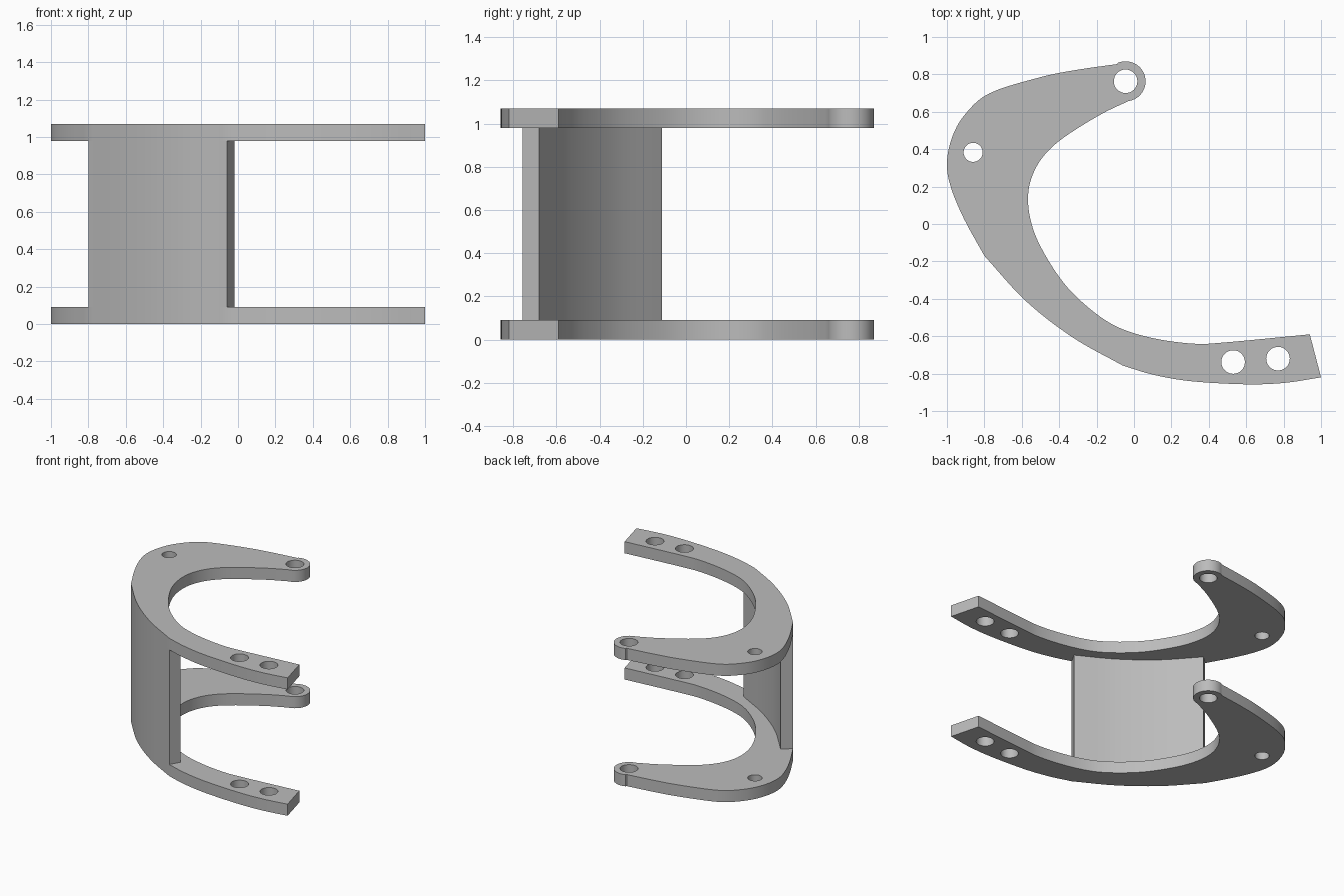
import bpy, bmesh, math
from mathutils import Vector

cube = bpy.data.objects.get("Cube")
if cube:
    bpy.data.objects.remove(cube, do_unlink=True)

grey = bpy.data.materials.new("grey plastic")
grey.use_nodes = True
COLOUR = (0.5, 0.5, 0.5, 1)
grey.diffuse_color = COLOUR
grey.node_tree.nodes["Principled BSDF"].inputs["Base Color"].default_value = COLOUR

PLATE, GAP_TOP = 0.09, 0.98


def spline(points, steps=5):
    """Smooth open curve through the points."""
    p = [Vector(q) for q in points]
    p = [2 * p[0] - p[1]] + p + [2 * p[-1] - p[-2]]
    out = []
    for a, b, c, d in zip(p, p[1:], p[2:], p[3:]):
        for i in range(steps):
            t = i / steps
            out.append(b + (c - a) * t / 2 + (2 * a - 5 * b + 4 * c - d) * t**2 / 2
                       + (3 * b - a - 3 * c + d) * t**3 / 2)
    return out + [p[-2]]


def arc(centre, radius, start, end, count):
    angles = [math.radians(start + (end - start) * i / count) for i in range(count + 1)]
    return [Vector(centre) + radius * Vector((math.cos(a), math.sin(a))) for a in angles]


def slab(name, loops, z, height):
    """Extrude an outline, with any further loops as holes."""
    bm = bmesh.new()
    for loop in loops:
        verts = [bm.verts.new((q.x, q.y, z)) for q in loop]
        for a, b in zip(verts, verts[1:] + verts[:1]):
            bm.edges.new((a, b))
    bmesh.ops.triangle_fill(bm, use_beauty=True, edges=bm.edges[:], normal=(0, 0, 1))
    top = bmesh.ops.extrude_face_region(bm, geom=bm.faces[:])
    moved = [g for g in top["geom"] if isinstance(g, bmesh.types.BMVert)]
    bmesh.ops.translate(bm, verts=moved, vec=(0, 0, height))
    bmesh.ops.recalc_face_normals(bm, faces=bm.faces[:])
    mesh = bpy.data.meshes.new(name)
    bm.to_mesh(mesh)
    bm.free()
    mesh.materials.append(grey)
    obj = bpy.data.objects.new(name, mesh)
    bpy.context.collection.objects.link(obj)
    bpy.ops.object.select_all(action="DESELECT")
    obj.select_set(True)
    bpy.context.view_layer.objects.active = obj
    bpy.ops.object.shade_smooth_by_angle(angle=math.radians(30))
    return obj


# Outer edge in three runs: lower arm, wall section, back and upper arm
lower = spline([(1, -.82), (.8, -.85), (.59, -.857), (.3, -.84), (.1, -.805), (-.06, -.757)])
wall = spline([(-.06, -.757), (-.33, -.605), (-.58, -.41), (-.8, -.17)], 8)
upper = spline([(-.8, -.17), (-.91, .03), (-.98, .2), (-1, .33), (-.97, .47), (-.9, .59),
                (-.77, .7), (-.5, .785), (-.3, .825), (-.09, .855)])
# Rounded tip and inner edge
TIP = (-.045, .763)
tip = arc(TIP, .107, 112, -82, 24)
inner = spline([(-.03, .657), (-.17, .59), (-.35, .48), (-.46, .39), (-.53, .29), (-.565, .17),
                (-.555, .03), (-.5, -.12), (-.38, -.31), (-.24, -.45), (-.09, -.55),
                (.1, -.61), (.32, -.64), (.5, -.632), (.94, -.59)])
outline = lower + wall[1:] + upper[1:] + tip + inner[1:]

holes = [arc(c, r, 0, 348.75, 31) for c, r in
         ((TIP, .063), ((-.86, .383), .051), ((.53, -.738), .063), ((.77, -.72), .063))]

for name, z in (("bottom_plate", 0), ("top_plate", GAP_TOP)):
    slab(name, [outline] + holes, z, PLATE)

# Curved wall joining the plates, offset inward from the outer edge
inside = []
for i, q in enumerate(wall):
    d = (wall[min(i + 1, len(wall) - 1)] - wall[max(i - 1, 0)]).normalized()
    inside.append(q + Vector((d.y, -d.x)) * .088)
slab("connecting_wall", [wall + inside[::-1]], PLATE, GAP_TOP - PLATE)
